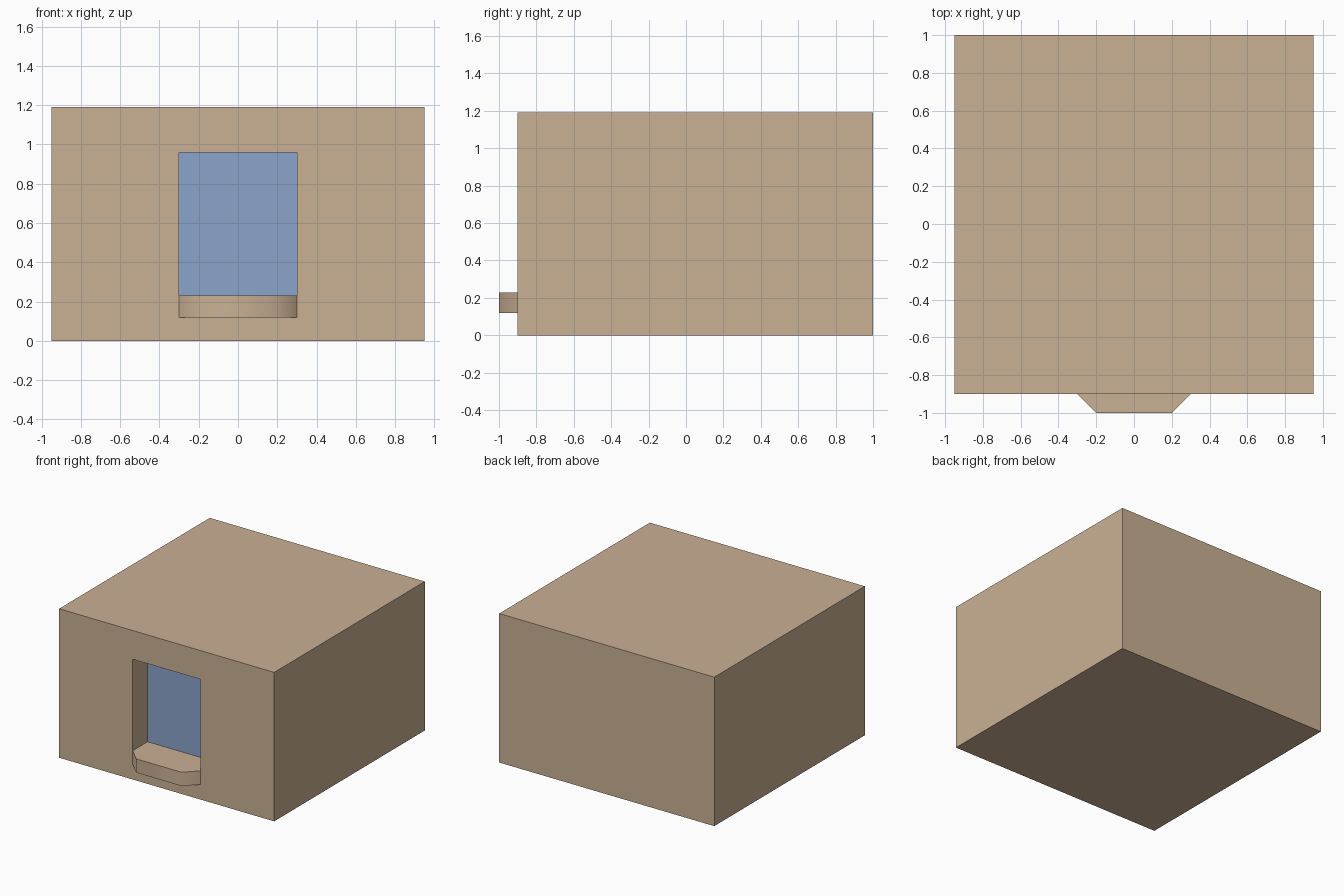
import bpy
import bmesh
from math import radians

default = bpy.data.objects.get("Cube")
if default:
    bpy.data.objects.remove(default, do_unlink=True)


def make_material(name, rgb):
    mat = bpy.data.materials.new(name)
    mat.use_nodes = True
    color = (*rgb, 1.0)
    mat.diffuse_color = color
    mat.node_tree.nodes["Principled BSDF"].inputs["Base Color"].default_value = color
    return mat


def add_prism(name, outline, bottom, top, mat):
    """Extrude an outline in x, y upwards from bottom to top."""
    bm = bmesh.new()
    base = bm.faces.new([bm.verts.new((x, y, bottom)) for x, y in outline])
    grown = bmesh.ops.extrude_face_region(bm, geom=[base], use_keep_orig=True)
    for v in grown["geom"]:
        if isinstance(v, bmesh.types.BMVert):
            v.co.z = top
    bmesh.ops.recalc_face_normals(bm, faces=bm.faces)
    mesh = bpy.data.meshes.new(name)
    bm.to_mesh(mesh)
    bm.free()
    mesh.materials.append(mat)
    obj = bpy.data.objects.new(name, mesh)
    bpy.context.collection.objects.link(obj)
    return obj


def rect(half_width, front, back):
    return [(-half_width, front), (half_width, front),
            (half_width, back), (-half_width, back)]


plaster = make_material("tan plaster", (0.59, 0.435, 0.295))
glass = make_material("blue glass", (0.256, 0.37, 0.59))

FRONT, RECESS_BACK = -0.9, -0.71
HALF_OPENING = 0.3
SILL_BOTTOM, SILL_TOP, OPENING_TOP = 0.12, 0.23, 0.96

# Solid building block with a window recess cut in the front
walls = add_prism("building_block", rect(0.95, FRONT, 1.0), 0, 1.19, plaster)
cutter = add_prism("recess_cutter", rect(HALF_OPENING, FRONT - 0.2, RECESS_BACK),
                   SILL_TOP, OPENING_TOP, plaster)
cutter.hide_render = True
cut = walls.modifiers.new("window_recess", "BOOLEAN")
cut.operation = "DIFFERENCE"
cut.solver = "EXACT"
cut.object = cutter
bpy.context.view_layer.objects.active = walls
bpy.ops.object.modifier_apply(modifier=cut.name)
bpy.data.objects.remove(cutter, do_unlink=True)

# Glass pane at the back of the recess
add_prism("window_pane", rect(HALF_OPENING, RECESS_BACK - 0.003, RECESS_BACK + 0.003),
          SILL_TOP, OPENING_TOP, glass)

# Projecting sill with angled corners, softly shaded around its edge
sill = add_prism("window_sill", [(-HALF_OPENING, FRONT), (-0.2, -1.0),
                                 (0.2, -1.0), (HALF_OPENING, FRONT)],
                 SILL_BOTTOM, SILL_TOP, plaster)
bpy.ops.object.select_all(action="DESELECT")
sill.select_set(True)
bpy.context.view_layer.objects.active = sill
bpy.ops.object.shade_smooth_by_angle(angle=radians(50))
